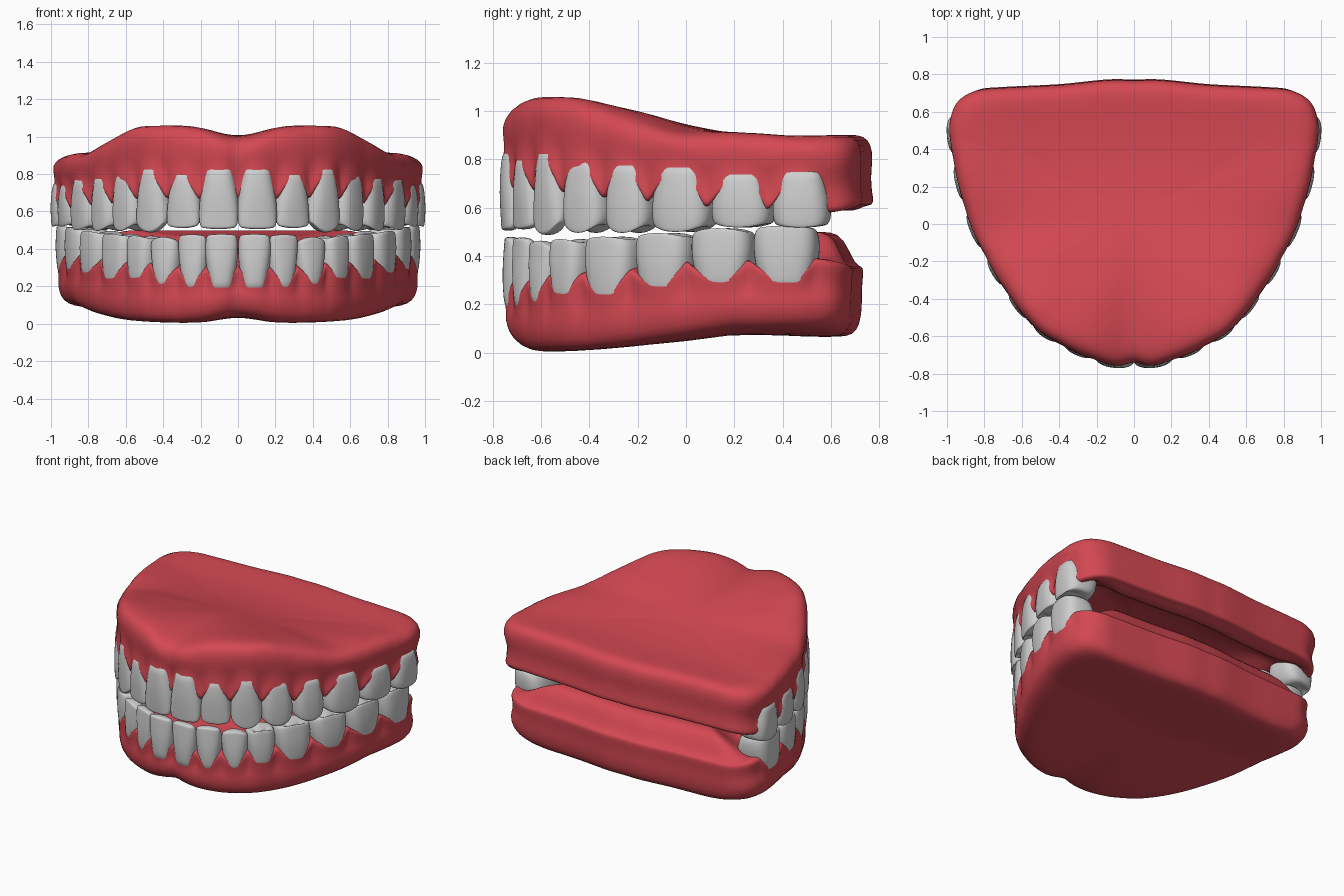
import bpy, bmesh, math
from mathutils import Vector

if "Cube" in bpy.data.objects:
    bpy.data.objects.remove(bpy.data.objects["Cube"])


def material(name, rgb):
    m = bpy.data.materials.new(name)
    m.diffuse_color = (*rgb, 1)
    m.use_nodes = True
    m.node_tree.nodes["Principled BSDF"].inputs["Base Color"].default_value = m.diffuse_color
    return m


GUM = material("gum red", (0.66, 0.065, 0.085))
TOOTH = material("tooth grey white", (0.62, 0.62, 0.62))

# Half outline of the jaw seen from above, front middle to back middle
OUTLINE = [(0, -.75), (.1, -.765), (.25, -.72), (.4, -.65), (.55, -.545), (.7, -.35),
           (.8, -.18), (.885, 0), (.945, .2), (.985, .4), (.995, .55), (.955, .66),
           (.85, .72), (.7, .735), (.4, .75), (.15, .775), (0, .775)]
CENTRE = Vector((0, .05))
STEPS = 140


def interp(x, pts):
    if x <= pts[0][0]:
        return pts[0][1]
    for (x0, y0), (x1, y1) in zip(pts, pts[1:]):
        if x <= x1:
            return y0 + (y1 - y0) * (x - x0) / (x1 - x0)
    return pts[-1][1]


def smooth(x, a, b):
    t = min(max((x - a) / (b - a), 0), 1)
    return t * t * (3 - 2 * t)


class Arch:
    """Smooth half outline measured by arc length."""

    def __init__(self, sx, sy, dy):
        p = [Vector((x * sx, y * sy + dy)) for x, y in OUTLINE]
        p = [Vector((-p[1].x, p[1].y))] + p + [Vector((-p[-2].x, p[-2].y))]
        pts = []
        for i in range(1, len(p) - 2):
            a, b, c, d = p[i - 1:i + 3]
            for j in range(10):
                t = j / 10
                pts.append(.5 * (2 * b + (c - a) * t + (2 * a - 5 * b + 4 * c - d) * t * t
                                 + (3 * b - a - 3 * c + d) * t ** 3))
        pts.append(p[-2])
        s = [0]
        for a, b in zip(pts, pts[1:]):
            s.append(s[-1] + (b - a).length)
        self.length = s[-1]
        self.xs = [(l, q.x) for l, q in zip(s, pts)]
        self.ys = [(l, q.y) for l, q in zip(s, pts)]

    def at(self, s):
        return Vector((interp(s, self.xs), interp(s, self.ys)))

    def frame(self, s):
        t = (self.at(s + .04) - self.at(s - .04)).normalized()
        return self.at(s), t, Vector((t.y, -t.x))


def finish(name, bm, mat, mirror=False):
    bmesh.ops.recalc_face_normals(bm, faces=bm.faces[:])
    me = bpy.data.meshes.new(name)
    bm.to_mesh(me)
    bm.free()
    me.materials.append(mat)
    me.polygons.foreach_set("use_smooth", [True] * len(me.polygons))
    ob = bpy.data.objects.new(name, me)
    bpy.context.collection.objects.link(ob)
    if mirror:
        ob.modifiers.new("mirror", 'MIRROR').use_mirror_merge = False
    sub = ob.modifiers.new("smooth", 'SUBSURF')
    sub.levels = sub.render_levels = 1


def loft(bm, rings):
    rows = [[bm.verts.new(v) for v in r] for r in rings]
    n = len(rows[0])
    for a, b in zip(rows, rows[1:]):
        for k in range(n):
            bm.faces.new((a[k], a[(k + 1) % n], b[(k + 1) % n], b[k]))
    for r in (rows[0], rows[-1]):              # close both ends with a strip of quads
        bm.faces.new((r[0], r[1], r[n - 1]))
        for k in range(1, n // 2 - 1):
            bm.faces.new((r[k], r[k + 1], r[n - k - 1], r[n - k]))
        bm.faces.new((r[n // 2 - 1], r[n // 2], r[n // 2 + 1]))


def centres(widths):
    out, s = [], 0
    for w in widths:
        out.append(s + w / 2)
        s += w
    return out


def gum(name, arch, widths, necks, flat, rows, inner, gap, back):
    mids = centres(widths)
    end = sum(widths)
    line = list(zip(mids, necks))
    samples = []
    for i in range(STEPS + 1):
        s = arch.length * i / STEPS
        u = min(1, min(abs(s - m) / (w / 2) for m, w in zip(mids, widths)))
        k = u ** 2.5
        e = smooth(s, end - .04, end + .3)
        g = interp(s, line) + gap * k
        samples.append((arch.at(s), g * (1 - e) + back * e, k * (1 - e), e))
    rings = []
    for f, a, b in rows:                       # outer shell: flat side to gum margin
        half = []
        for p, g, k, e in samples:
            ff = f + (.022 * k if a > .5 and f < .1 else 0)
            q = CENTRE + (p - CENTRE) * (1 - ff)
            half.append(Vector((q.x, q.y, flat(q.x, q.y) * (1 - a) + g * a + b)))
        rings.append(half)
    for f, z0, z1 in inner:                    # mouth side: arch height, back height
        half = []
        for p, g, k, e in samples:
            q = CENTRE + (p - CENTRE) * (1 - f)
            half.append(Vector((q.x, q.y, z0 * (1 - e) + z1 * e)))
        rings.append(half)
    bm = bmesh.new()
    loft(bm, [h + [Vector((-v.x, v.y, v.z)) for v in h[-2:0:-1]] for h in rings])
    finish(name, bm, GUM)


# Tooth levels from root to biting edge: height, width, depth
FRONT = [(0, .62, .8), (.22, .78, .95), (.36, .88, 1), (.55, .97, .92), (.75, 1, .72),
         (.9, .97, .52), (.97, .92, .42), (1, .8, .3)]
MOLAR = [(0, .7, .8), (.22, .82, .92), (.36, .9, .98), (.55, .98, 1), (.75, 1, .95),
         (.9, .96, .86), (.98, .88, .76), (1, .7, .58), (.94, .3, .25)]


def teeth(name, arch, widths, necks, edges, cusps, push):
    bm = bmesh.new()
    for i, (s, w) in enumerate(zip(centres(widths), widths)):
        pos, tan, nrm = arch.frame(s)
        front = i < 3
        hw = w * .49
        hd = (.075, .075, .085, .1, .11, .125, .125, .12)[i]
        up = 1 if necks[i] > edges[i] else -1
        root = necks[i] + up * .09
        n = 2.5 if front else 3
        rings = []
        for t, ws, ds in (FRONT if front else MOLAR):
            ring = []
            for j in range(24):
                a = 2 * math.pi * j / 24
                c, d = (math.copysign(abs(v) ** (2 / n), v) for v in (math.cos(a), math.sin(a)))
                depth = d * hd * ds - hd + push + (1 - ds) * hd * .75
                if t < .5:
                    depth -= .02 * (.5 - t)
                q = pos + tan * (c * hw * ws) + nrm * depth
                z = root + (edges[i] - root) * t + up * cusps[i] * c * c * t ** 4
                ring.append(Vector((q.x, q.y, z)))
            rings.append(ring)
        loft(bm, rings)
    finish(name, bm, TOOTH, mirror=True)


# Upper jaw
def roof(x, y):
    x = abs(x)
    z = interp(y, [(-.76, 1.045), (-.6, 1.065), (-.45, 1.06), (-.2, 1.015), (0, .965),
                   (.25, .915), (.45, .9), (.65, .905)])
    z -= .06 * math.exp(-(x / .16) ** 2) * (1 - smooth(y, -.7, -.2))
    return z - .06 * smooth(x, .5, .8) * (1 - smooth(y, -.1, .3))


upper = Arch(1, 1, 0)
UW = [.22, .2, .205, .22, .22, .275, .27, .25]
UN = [.765, .74, .775, .735, .72, .71, .675, .685]
gum("upper_gum", upper, UW, UN, roof,
    [(.9, 0, -.02), (.6, 0, -.02), (.3, 0, -.01), (.13, 0, 0), (.055, 0, -.008),
     (.015, 0, -.04), (.005, .35, 0), (.018, .6, 0), (.01, .82, 0), (0, .93, 0),
     (.01, 1, 0), (.05, 1, 0)],
    [(.12, .67, .58), (.2, .66, .6), (.27, .69, .66), (.35, .74, .71), (.55, .78, .77), (.9, .79, .79)],
    -.11, .61)
teeth("upper_teeth", upper, UW, UN, [.505, .51, .485, .49, .49, .495, .515, .515],
      [.008, .012, .05, .04, .035, .025, .015, .01], .008)


# Lower jaw
def base(x, y):
    x = abs(x)
    z = interp(y, [(-.75, .02), (-.62, 0), (-.4, .01), (0, .045), (.2, .068), (.7, .065)])
    z += .035 * math.exp(-(x / .14) ** 2) * (1 - smooth(y, -.7, -.2))
    return z + .03 * smooth(x, .6, .95)


lower = Arch(.975, .965, -.015)
LW = [.18, .17, .175, .19, .25, .265, .275, .28]
LN = [.25, .25, .26, .285, .275, .31, .33, .33]
gum("lower_gum", lower, LW, LN, base,
    [(.9, 0, .01), (.6, 0, .01), (.3, 0, 0), (.13, 0, 0), (.065, 0, .01), (.025, 0, .045),
     (.008, .35, .02), (.012, .6, 0), (.005, .82, 0), (0, .93, 0), (.01, 1, 0), (.05, 1, 0)],
    [(.12, .36, .48), (.2, .38, .5), (.27, .38, .5), (.35, .39, .49), (.55, .43, .47), (.9, .45, .46)],
    .065, .36)
teeth("lower_teeth", lower, LW, LN, [.48, .478, .465, .475, .485, .5, .52, .53],
      [.006, .008, .02, .015, .012, .015, .015, .01], .008)
